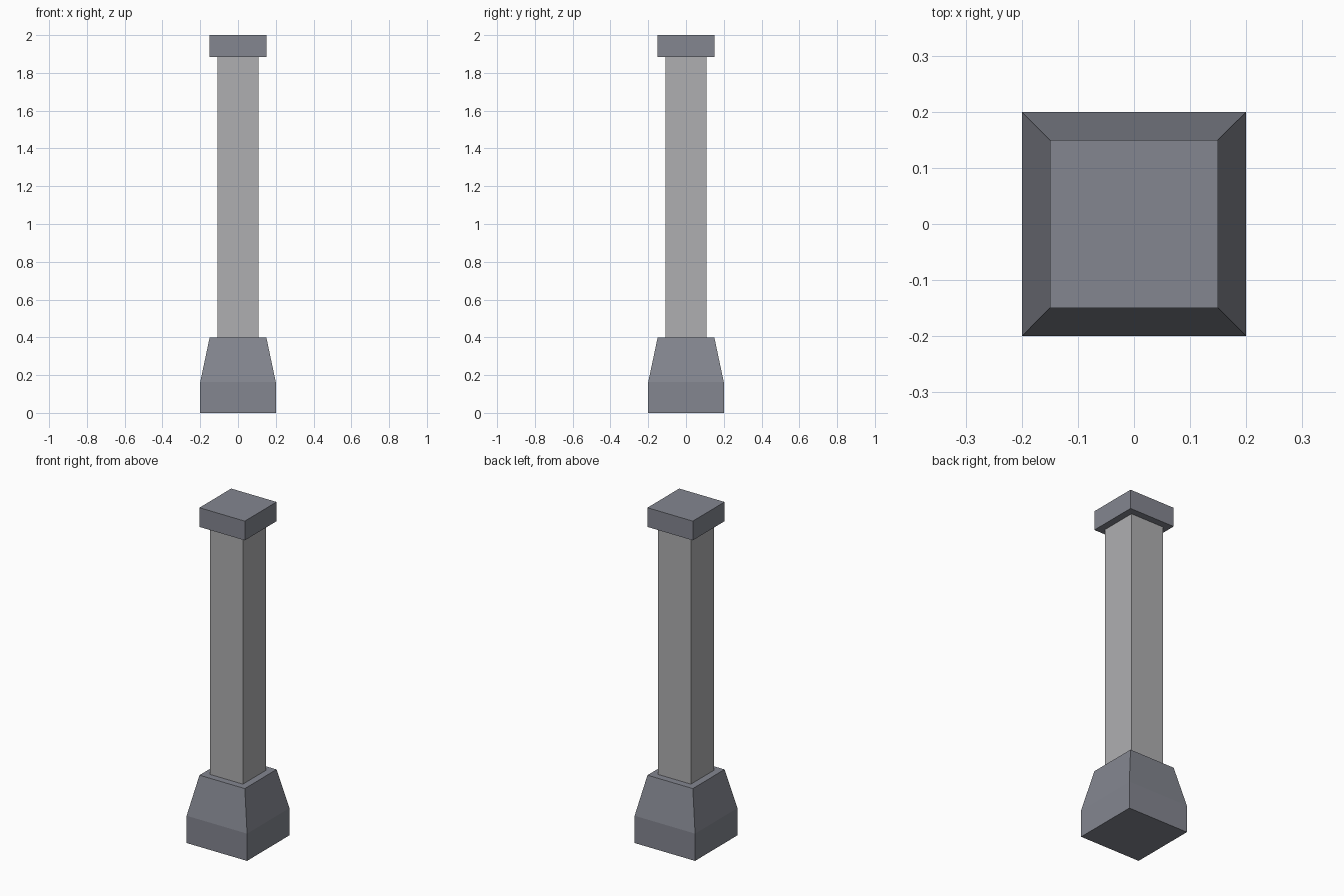
import bpy
import bmesh

if "Cube" in bpy.data.objects:
    bpy.data.objects.remove(bpy.data.objects["Cube"])


def material(name, color):
    mat = bpy.data.materials.new(name)
    mat.diffuse_color = (*color, 1)
    mat.use_nodes = True
    mat.node_tree.nodes["Principled BSDF"].inputs["Base Color"].default_value = mat.diffuse_color
    return mat


def square_stack(name, profile, mat):
    """Closed square solid through (half_width, z) levels."""
    bm = bmesh.new()
    rings = [[bm.verts.new((sx * h, sy * h, z))
              for sx, sy in ((-1, -1), (1, -1), (1, 1), (-1, 1))]
             for h, z in profile]
    for low, high in zip(rings, rings[1:]):
        for i in range(4):
            j = (i + 1) % 4
            bm.faces.new((low[i], low[j], high[j], high[i]))
    bm.faces.new(rings[0][::-1])
    bm.faces.new(rings[-1])
    mesh = bpy.data.meshes.new(name)
    bm.to_mesh(mesh)
    bm.free()
    mesh.materials.append(mat)
    obj = bpy.data.objects.new(name, mesh)
    bpy.context.collection.objects.link(obj)
    return obj


slate = material("slate", (0.23, 0.24, 0.28))
stone = material("stone", (0.43, 0.43, 0.44))

# Footing with tapered shoulder
square_stack("base", [(0.2, 0), (0.2, 0.163), (0.15, 0.4)], slate)
# Square post
square_stack("shaft", [(0.109, 0.4), (0.109, 1.885)], stone)
# Overhanging top block
square_stack("cap", [(0.15, 1.885), (0.15, 2.0)], slate)
